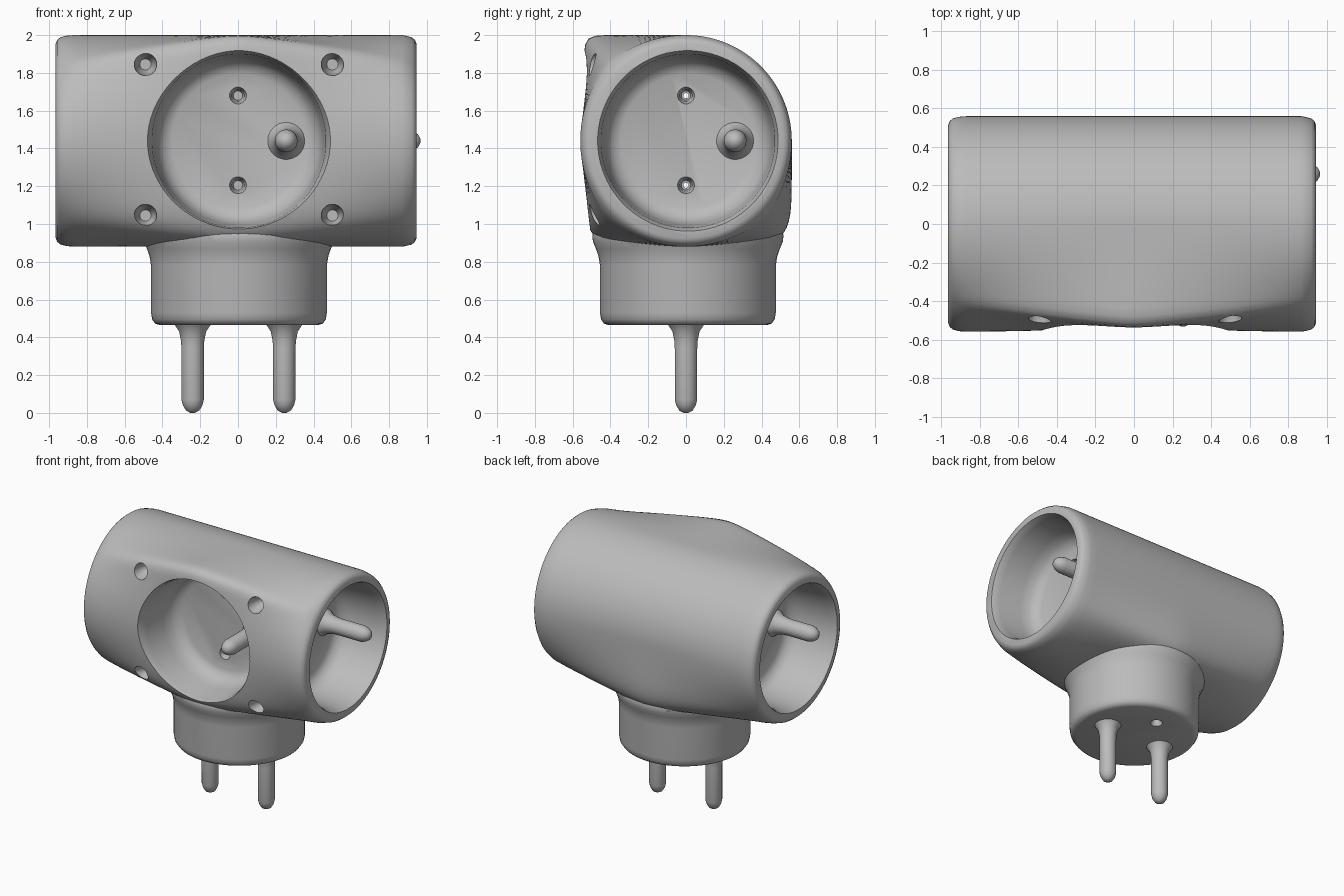
import bpy, bmesh, math
from mathutils import Matrix, Vector

if "Cube" in bpy.data.objects:
    bpy.data.objects.remove(bpy.data.objects["Cube"], do_unlink=True)

grey = bpy.data.materials.new("plain grey")
grey.use_nodes = True
grey.diffuse_color = (0.5, 0.5, 0.5, 1)
grey.node_tree.nodes["Principled BSDF"].inputs["Base Color"].default_value = (0.5, 0.5, 0.5, 1)

CENTRE = 1.44      # height of the socket axes
RADIUS = 0.56      # radius of the housing


def loft(name, rings):
    """Skin a list of closed rings and cap both ends."""
    bm = bmesh.new()
    loops = [[bm.verts.new(p) for p in ring] for ring in rings]
    for a, b in zip(loops, loops[1:]):
        for i in range(len(a)):
            j = (i + 1) % len(a)
            bm.faces.new((a[i], a[j], b[j], b[i]))
    bm.faces.new(loops[0])
    bm.faces.new(loops[-1])
    bmesh.ops.recalc_face_normals(bm, faces=bm.faces)
    mesh = bpy.data.meshes.new(name)
    bm.to_mesh(mesh)
    bm.free()
    mesh.materials.append(grey)
    obj = bpy.data.objects.new(name, mesh)
    bpy.context.collection.objects.link(obj)
    return obj


def lathe(name, profile, loc, direction, sides=64):
    """Turn (radius, height) points around an axis through loc."""
    turn = Vector(direction).to_track_quat('Z', 'Y').to_matrix().to_4x4()
    place = Matrix.Translation(loc) @ turn
    angles = [math.tau * (i + 0.5) / sides for i in range(sides)]
    return loft(name, [[place @ Vector((r * math.cos(t), r * math.sin(t), h)) for t in angles]
                       for r, h in profile])


def volume(mesh):
    bm = bmesh.new()
    bm.from_mesh(mesh)
    result = bm.calc_volume(signed=True)
    bm.free()
    return result


def combine(target, tool, operation):
    """Bake a boolean, keeping the first solver result with a plausible volume."""
    mod = target.modifiers.new("boolean", 'BOOLEAN')
    mod.object, mod.operation = tool, operation
    sign = 1 if operation == 'UNION' else -1
    before, limit = volume(target.data), volume(tool.data)
    baked = None
    for solver in ('MANIFOLD', 'EXACT', 'FLOAT'):
        mod.solver = solver
        graph = bpy.context.evaluated_depsgraph_get()
        mesh = bpy.data.meshes.new_from_object(target.evaluated_get(graph))
        if 1e-6 < sign * (volume(mesh) - before) < limit * 1.01:
            baked = mesh
            break
    target.modifiers.remove(mod)
    if baked:
        target.data = baked
    bpy.data.objects.remove(tool, do_unlink=True)


def smooth(obj, angle):
    bpy.ops.object.select_all(action='DESELECT')
    obj.select_set(True)
    bpy.context.view_layer.objects.active = obj
    bpy.ops.object.shade_smooth_by_angle(angle=math.radians(angle))


def housing_ring(x, scale, sides=128):
    """Round at the ends, swelling to square corners in the middle except at the top back."""
    w = min(max(1 - (math.hypot(x, 0.08) - 0.08) / 0.86, 0), 1) ** 0.85
    ring = []
    for i in range(sides):
        a = math.tau * (i + 0.5) / sides
        c, s = math.cos(a), math.sin(a)
        if s < 0:
            power = 6.5
        else:
            power = 18 if c < 0 else 2
        depth = RADIUS - 0.02 * w if c < 0 else RADIUS
        square = (abs(c / depth) ** power + abs(s / RADIUS) ** power) ** (-1 / power)
        r = scale * (RADIUS + (square - RADIUS) * w)
        ring.append((x, r * c, CENTRE + r * s))
    return ring


# Housing with rounded ends
left_end, right_end = 0.945, -0.965
rounding = [(0, 0.92), (0.008, 0.955), (0.025, 0.98), (0.06, 0.995)]
stations = [(right_end + d, k) for d, k in rounding]
stations += [(-0.87 + 1.74 * i / 30, 1) for i in range(31)]
stations += [(left_end - d, k) for d, k in reversed(rounding)]
housing = loft("housing", [housing_ring(x, k) for x, k in stations])

# Round plug base flaring into the housing
plug = lathe("plug_base", [(0.42, 0.465), (0.445, 0.473), (0.46, 0.495), (0.466, 0.53),
                           (0.466, 0.78), (0.474, 0.83), (0.488, 0.87), (0.503, 0.905),
                           (0.507, 0.94), (0.48, 1.02)],
             (0.005, 0.01, 0), (0, 0, 1))
combine(housing, plug, 'UNION')

# Three socket wells: mouth position and outward direction
sockets = {
    "left": (Vector((left_end, 0.01, CENTRE)), Vector((1, 0, 0))),
    "right": (Vector((right_end, -0.01, CENTRE)), Vector((-1, 0, 0))),
    "front": (Vector((0.005, -0.537, CENTRE)), Vector((0, -1, 0))),
}
well = [(0.49, -0.03), (0.478, 0), (0.468, 0.025), (0.46, 0.06), (0.445, 0.24),
        (0.43, 0.31), (0.40, 0.355), (0.355, 0.375)]
for mouth, out in sockets.values():
    combine(housing, lathe("cutter", well, mouth, -out), 'DIFFERENCE')

# Contact holes in the well floors
hole = [(0.045, -0.05), (0.045, 0), (0.033, 0.03), (0.025, 0.09)]
for mouth, out in sockets.values():
    for dz in (0.24, -0.235):
        spot = mouth - out * 0.375 + Vector((0, 0, dz))
        spot.x, spot.y = (0, spot.y) if out.y else (spot.x, 0)
        combine(housing, lathe("cutter", hole, spot, -out, 16), 'DIFFERENCE')

# Narrow bores running between the two end sockets
for dz in (0.24, -0.235):
    combine(housing, lathe("cutter", [(0.014, -0.8), (0.014, 0.8)],
                           (0, 0, CENTRE + dz), (1, 0, 0), 12), 'DIFFERENCE')

# Screw holes around the front socket
screw = [(0.06, -0.05), (0.06, 0.05), (0.045, 0.1), (0.03, 0.15)]
for x in (-0.49, 0.5):
    for z in (1.045, 1.845):
        combine(housing, lathe("cutter", screw, (x, -0.535, z), (0, 1, 0), 16), 'DIFFERENCE')

# Earth hole under the plug base
combine(housing, lathe("cutter", hole, (0, 0.25, 0.465), (0, 0, 1), 16), 'DIFFERENCE')
smooth(housing, 45)


# Pins with a flared foot and a rounded tip
def pin(name, foot, direction, length):
    profile = [(0.105, -0.01), (0.09, 0.012), (0.072, 0.04), (0.062, 0.09), (0.06, 0.13),
               (0.06, length - 0.07), (0.052, length - 0.04), (0.035, length - 0.012),
               (0.012, length)]
    smooth(lathe(name, profile, foot, direction, 24), 60)


for side, x in (("left", 0.245), ("right", -0.24)):
    pin(side + "_plug_pin", (x, 0, 0.47), (0, 0, -1), 0.47)
for side, (mouth, out) in sockets.items():
    across = Vector((0, 0, 1)).cross(out)
    reach = 0.395 if side == "left" else 0.37
    pin(side + "_earth_pin", mouth - out * 0.375 + across * 0.25, out, reach)
